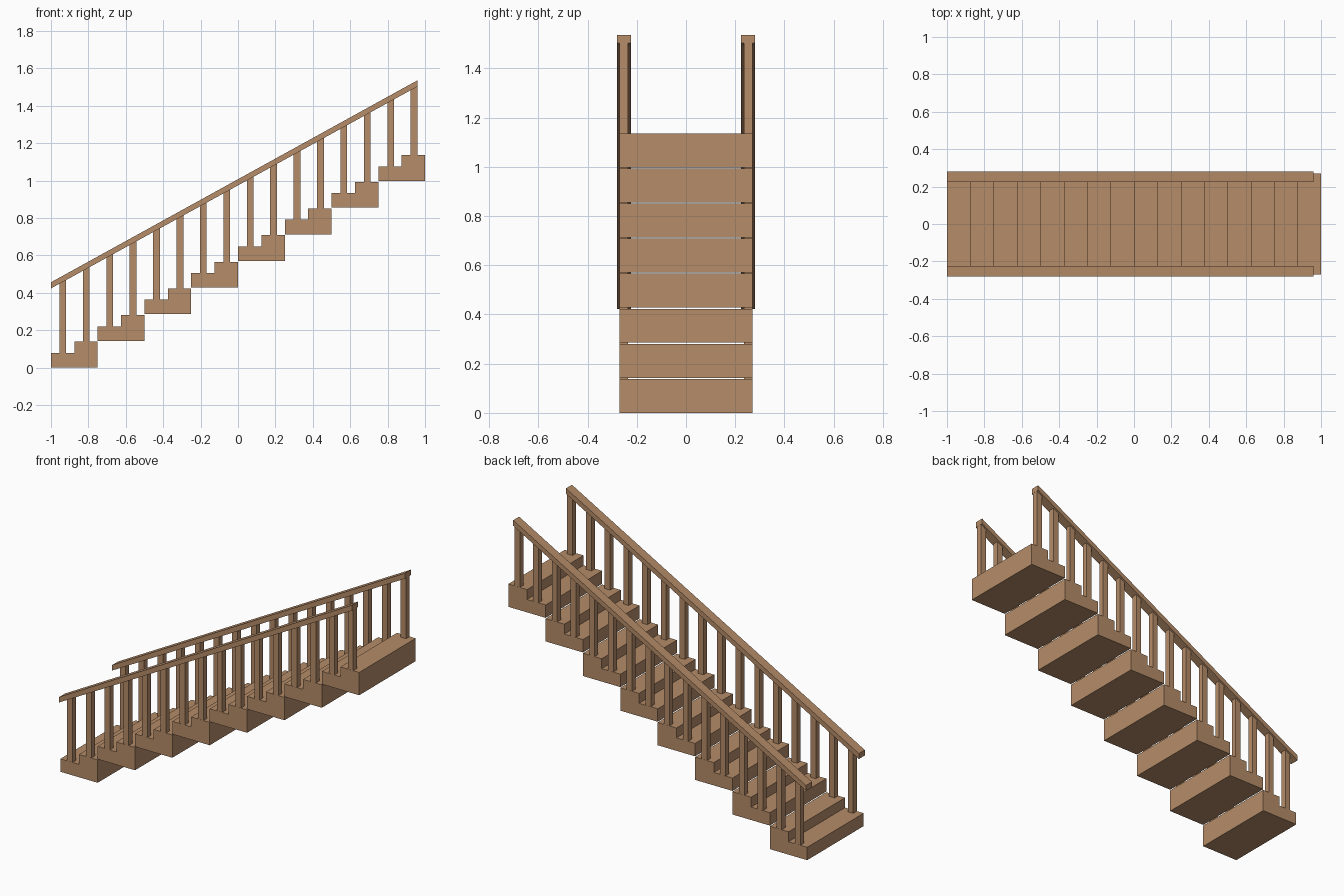
import bpy

if "Cube" in bpy.data.objects:
    bpy.data.objects.remove(bpy.data.objects["Cube"])

wood = bpy.data.materials.new("warm_wood")
wood.diffuse_color = (0.462, 0.262, 0.14, 1)
wood.use_nodes = True
wood.node_tree.nodes["Principled BSDF"].inputs["Base Color"].default_value = wood.diffuse_color


def extrude_profile(name, profile, y0, y1):
    """Extrude an x-z outline from y0 to y1."""
    n = len(profile)
    verts = [(x, y0, z) for x, z in profile] + [(x, y1, z) for x, z in profile]
    faces = [list(range(n)), list(range(2 * n - 1, n - 1, -1))]
    faces += [[i, i + n, (i + 1) % n + n, (i + 1) % n] for i in range(n)]
    mesh = bpy.data.meshes.new(name)
    mesh.from_pydata(verts, [], faces)
    mesh.materials.append(wood)
    mesh.update()
    obj = bpy.data.objects.new(name, mesh)
    bpy.context.collection.objects.link(obj)
    return obj


RISE, LOW, HIGH = 0.1425, 0.078, 0.138
SLOPE = (1.503 - 0.423) / 1.96


def rail_bottom(x):
    return 0.423 + (x + 1) * SLOPE


# stair blocks, each with two steps
for i in range(8):
    x, z = -1 + 0.25 * i, RISE * i
    extrude_profile(f"stair_block_{i + 1}", [
        (x, z), (x + 0.25, z), (x + 0.25, z + HIGH), (x + 0.125, z + HIGH),
        (x + 0.125, z + LOW), (x, z + LOW)], -0.27, 0.27)

for side, s in (("front", -1), ("back", 1)):
    # sloping handrail with upright ends
    a, b = sorted((s * 0.224, s * 0.281))
    extrude_profile(f"{side}_handrail", [
        (-1, rail_bottom(-1)), (0.96, rail_bottom(0.96)),
        (0.96, rail_bottom(0.96) + 0.033), (-1, rail_bottom(-1) + 0.033)], a, b)
    # one baluster on every step, top cut to the rail slope
    a, b = sorted((s * 0.235, s * 0.2695))
    for k in range(16):
        x = -0.9365 + 0.1252 * k
        x0, x1 = x - 0.018, x + 0.018
        z = RISE * (k // 2) + (HIGH if k % 2 else LOW)
        extrude_profile(f"{side}_baluster_{k + 1}", [
            (x0, z), (x1, z), (x1, rail_bottom(x1)), (x0, rail_bottom(x0))], a, b)
